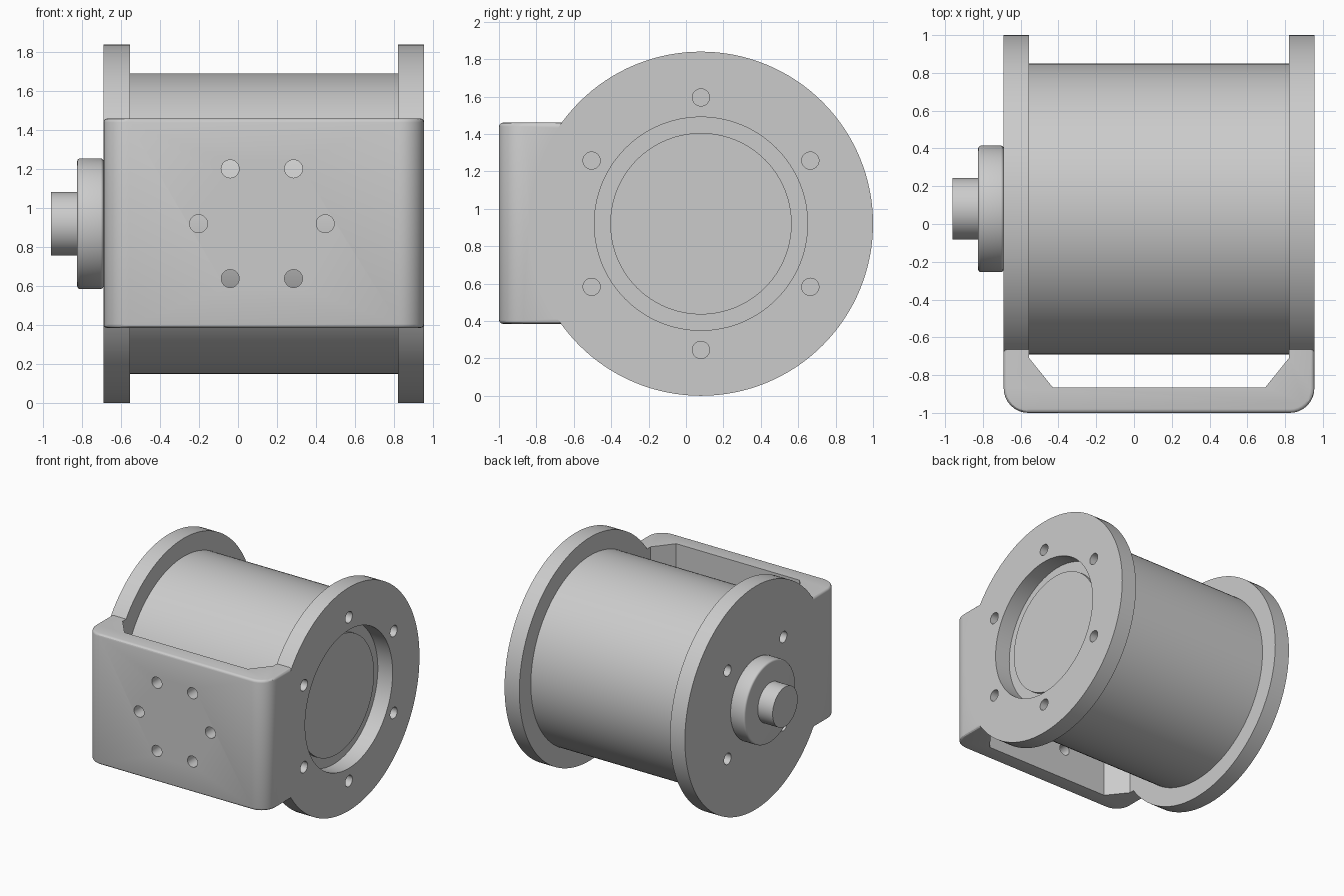
import bpy, bmesh
from math import sin, cos, pi, radians
from mathutils import Vector, Matrix

if "Cube" in bpy.data.objects:
    bpy.data.objects.remove(bpy.data.objects["Cube"])

AXIS_Y, AXIS_Z = 0.08, 0.92          # axis of the spool, running along x
LEFT, RIGHT = -0.69, 0.955           # outer faces of the two flanges
THICK = 0.135                        # flange and bracket thickness
FLANGE_R = 0.92

grey = bpy.data.materials.new("metal_grey")
grey.use_nodes = True
grey.diffuse_color = (0.6, 0.6, 0.6, 1)
bsdf = next(n for n in grey.node_tree.nodes if n.type == 'BSDF_PRINCIPLED')
bsdf.inputs["Base Color"].default_value = (0.6, 0.6, 0.6, 1)


def make_object(name, bm):
    bmesh.ops.recalc_face_normals(bm, faces=bm.faces)
    mesh = bpy.data.meshes.new(name)
    bm.to_mesh(mesh)
    bm.free()
    mesh.materials.append(grey)
    obj = bpy.data.objects.new(name, mesh)
    bpy.context.collection.objects.link(obj)
    return obj


def activate(obj):
    bpy.ops.object.select_all(action='DESELECT')
    obj.select_set(True)
    bpy.context.view_layer.objects.active = obj


def lathe(name, profile, steps=128):
    """Revolve (x, radius) points around the spool axis."""
    bm = bmesh.new()
    verts = [bm.verts.new((x, AXIS_Y, AXIS_Z + r)) for x, r in profile]
    edges = [bm.edges.new(pair) for pair in zip(verts, verts[1:])]
    bmesh.ops.spin(bm, geom=verts + edges, cent=(0, AXIS_Y, AXIS_Z),
                   axis=(1, 0, 0), angle=2 * pi, steps=steps)
    bmesh.ops.remove_doubles(bm, verts=bm.verts, dist=0.0005)
    return make_object(name, bm)


def disc(name, x0, x1, r):
    return lathe(name, [(x0, 0), (x0, r), (x1, r), (x1, 0)])


def drill_set(centres, direction, r=0.046, length=0.4):
    """One cutter made of several round drills."""
    bm = bmesh.new()
    turn = Vector((0, 0, 1)).rotation_difference(Vector(direction)).to_matrix().to_4x4()
    for c in centres:
        bmesh.ops.create_cone(bm, cap_ends=True, segments=32, radius1=r, radius2=r,
                              depth=length, matrix=Matrix.Translation(c) @ turn)
    return make_object("drill_cutter", bm)


def cut(obj, cutter):
    cutter.hide_render = True
    activate(obj)
    mod = obj.modifiers.new("cut", 'BOOLEAN')
    mod.operation, mod.solver, mod.object = 'DIFFERENCE', 'EXACT', cutter
    bpy.ops.object.modifier_apply(modifier=mod.name)
    bpy.data.objects.remove(cutter)


def ring(count, radius, start):
    angles = [radians(start + 360 * i / count) for i in range(count)]
    return [(radius * cos(a), radius * sin(a)) for a in angles]


# Drum, shaft and rounded boss
drum = disc("drum", LEFT + THICK, RIGHT - THICK, 0.77)
boss_r, boss_end, fillet = 0.335, -0.825, 0.015
arc = [(fillet * (1 - cos(t * pi / 8)), boss_r - fillet * (1 - sin(t * pi / 8)))
       for t in range(5)]
boss = lathe("boss", [(boss_end, 0)] + [(boss_end + d, r) for d, r in arc]
             + [(LEFT - d, r) for d, r in reversed(arc)] + [(LEFT, 0)])
shaft = disc("shaft", -0.96, boss_end, 0.163)

# Flange on the shaft side, with four bolt holes
left_flange = disc("shaft_flange", LEFT, LEFT + THICK, FLANGE_R)
cut(left_flange, drill_set([(LEFT, AXIS_Y + a, AXIS_Z + b)
                            for a, b in ring(4, 0.514, 45)], (1, 0, 0)))

# Open flange with six bolt holes and a cover disc in its recess
inner = RIGHT - THICK
right_flange = lathe("open_flange", [(inner, 0.57), (inner, FLANGE_R), (RIGHT, FLANGE_R),
                                     (RIGHT, 0.57), (inner, 0.57)])
cut(right_flange, drill_set([(RIGHT, AXIS_Y + a, AXIS_Z + b)
                             for a, b in ring(6, 0.675, 30)], (1, 0, 0)))
cover = disc("recess_cover", inner, inner + 0.025, 0.485)

# Bracket: U-shaped outline with rounded outer corners and inner gussets
mid, half = (LEFT + RIGHT) / 2, (RIGHT - LEFT) / 2
corner = 0.13
right_outer = [(half, -0.6)] + [
    (half - corner * (1 - cos(t * pi / 16)), -1 + corner * (1 - sin(t * pi / 16)))
    for t in range(9)]
right_inner = [(half - THICK - 0.125, -0.865), (half - THICK, -0.71), (half - THICK, -0.6)]
outer = right_outer + [(-x, y) for x, y in reversed(right_outer)]
outline = outer + [(-x, y) for x, y in reversed(right_inner)] + right_inner

bm = bmesh.new()
low, high = [[bm.verts.new((mid + x, y, z)) for x, y in outline] for z in (0.385, 1.46)]
bm.faces.new(low)
bm.faces.new(high)
n = len(outline)
for i in range(n):
    j = (i + 1) % n
    bm.faces.new((low[i], low[j], high[j], high[i]))
rim = [bm.edges.get((row[i], row[i + 1]))
       for row in (low, high) for i in range(len(outer) - 1)]
bmesh.ops.recalc_face_normals(bm, faces=bm.faces)
bmesh.ops.bevel(bm, geom=rim, offset=0.02, segments=3, profile=0.5, affect='EDGES')
bracket = make_object("mounting_bracket", bm)

# Seat the arms on the flange rims and drill the front plate
cut(bracket, disc("seat_cutter", LEFT - 0.2, LEFT + THICK, FLANGE_R))
cut(bracket, disc("seat_cutter", inner, RIGHT + 0.2, FLANGE_R))
cut(bracket, drill_set([(mid - 0.01 + a, -0.95, AXIS_Z + b)
                        for a, b in ring(6, 0.325, 0)], (0, 1, 0)))

for part in (drum, boss, shaft, left_flange, right_flange, cover, bracket):
    activate(part)
    bpy.ops.object.shade_smooth_by_angle(angle=radians(30))
